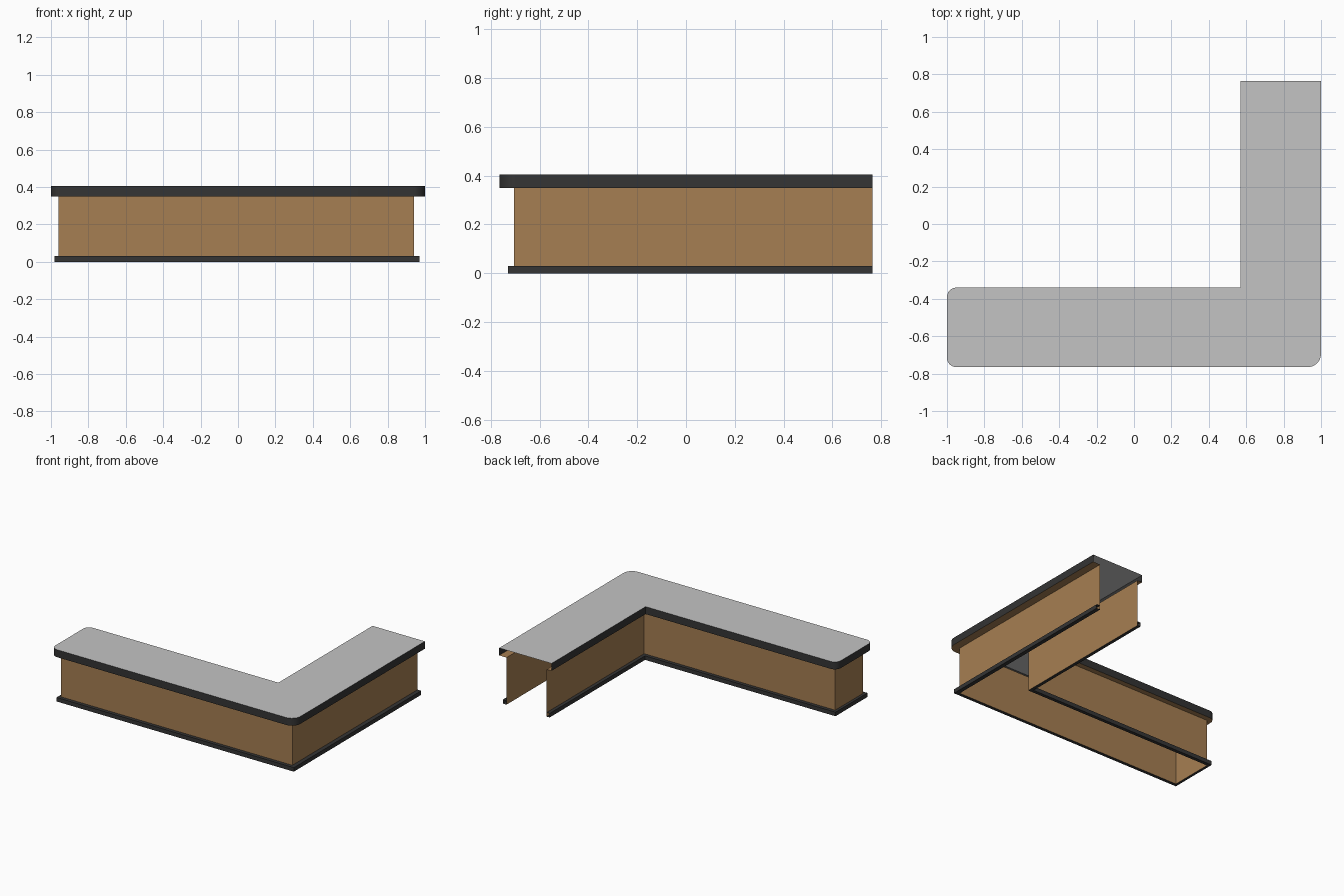
import bpy, bmesh, math
from mathutils import Vector

if "Cube" in bpy.data.objects:
    bpy.data.objects.remove(bpy.data.objects["Cube"])

SEG = 6  # segments per rounded corner


def material(name, rgb):
    m = bpy.data.materials.new(name)
    m.diffuse_color = (*rgb, 1)
    m.use_nodes = True
    m.node_tree.nodes["Principled BSDF"].inputs["Base Color"].default_value = m.diffuse_color
    return m


grey = material("worktop grey", (0.55, 0.55, 0.55))
dark = material("charcoal trim", (0.035, 0.035, 0.035))
wood = material("wood brown", (0.38, 0.21, 0.085))


def outline(right, left, front, back, inner_x, radii=(0, 0, 0)):
    """Open L path from the outer back end round to the inner back end."""
    c = [Vector(p) for p in ((right, 0.765), (right, front), (left, front),
                             (left, back), (inner_x, back), (inner_x, 0.765))]
    pts = [c[0]]
    for i, r in enumerate(radii, 1):
        a = (c[i - 1] - c[i]).normalized() * r
        b = (c[i + 1] - c[i]).normalized() * r
        for k in range(SEG + 1):
            t = k / SEG * math.pi / 2
            pts.append(c[i] + a * (1 - math.sin(t)) + b * (1 - math.cos(t)))
    return pts + c[4:]


def finish(name, bm, mat):
    bmesh.ops.dissolve_degenerate(bm, dist=1e-5, edges=bm.edges)
    bmesh.ops.remove_doubles(bm, verts=bm.verts, dist=1e-5)
    mesh = bpy.data.meshes.new(name)
    bm.to_mesh(mesh)
    bm.free()
    mesh.materials.append(mat)
    ob = bpy.data.objects.new(name, mesh)
    bpy.context.collection.objects.link(ob)
    bpy.context.view_layer.objects.active = ob
    ob.select_set(True)
    bpy.ops.object.shade_smooth_by_angle(angle=math.radians(35))
    ob.select_set(False)


def ribbon(name, rails, mat):
    """Sheet through successive (path, z) rails, facing outwards."""
    bm = bmesh.new()
    rows = [[bm.verts.new((p.x, p.y, z)) for p in path] for path, z in rails]
    for lo, hi in zip(rows, rows[1:]):
        for i in range(len(lo) - 1):
            bm.faces.new((lo[i], hi[i], hi[i + 1], lo[i + 1]))
    finish(name, bm, mat)


top_path = outline(1, -1, -0.765, -0.34, 0.57, (0.07, 0.05, 0.05))
wall_path = outline(0.94, -0.96, -0.705, -0.38, 0.61)
base_path = outline(0.97, -0.98, -0.73, -0.355, 0.585)

# Worktop sheet, its edge band and the overhang underside
bm = bmesh.new()
bm.faces.new([bm.verts.new((p.x, p.y, 0.405)) for p in reversed(top_path)])
finish("worktop", bm, grey)
ribbon("worktop_edge", [(top_path, 0.35), (top_path, 0.405)], dark)
ribbon("worktop_overhang", [(wall_path, 0.35), (top_path, 0.35)], wood)

# Counter walls, open at the back end and underneath
ribbon("counter_walls", [(wall_path, 0), (wall_path, 0.35)], wood)

# Plinth strip around the foot of the walls
ribbon("plinth", [(wall_path, 0), (base_path, 0), (base_path, 0.03), (wall_path, 0.03)], dark)
